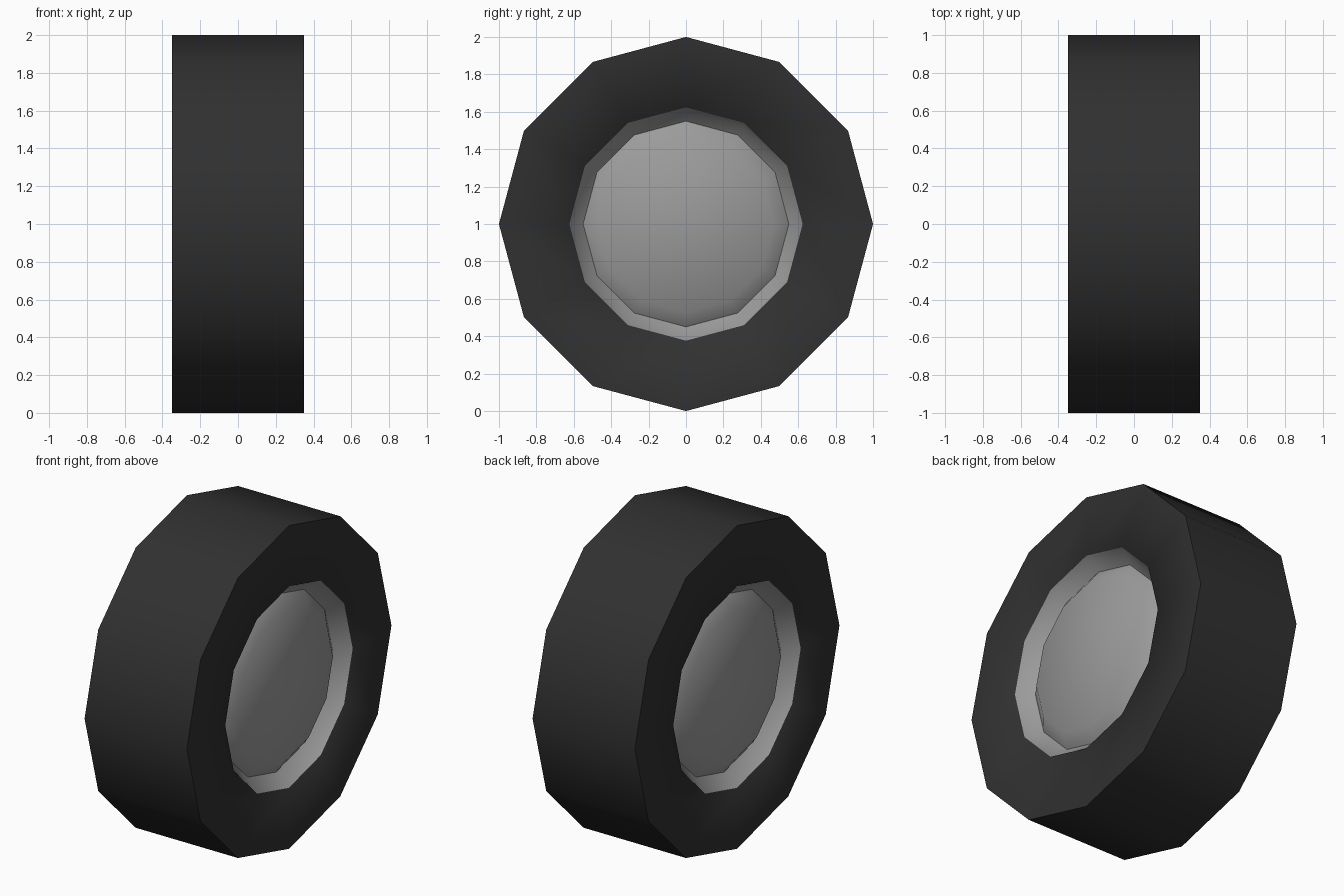
import bpy, bmesh, math

if "Cube" in bpy.data.objects:
    bpy.data.objects.remove(bpy.data.objects["Cube"])

SIDES = 12
R, HALF_W = 1.0, 0.35


def material(name, rgb):
    m = bpy.data.materials.new(name)
    m.diffuse_color = (*rgb, 1)
    m.use_nodes = True
    m.node_tree.nodes["Principled BSDF"].inputs["Base Color"].default_value = m.diffuse_color
    return m


def lathe(name, profile, mat, flip=False):
    """Spin (x, radius) points round the x axle; radius 0 closes to a point."""
    bm = bmesh.new()
    rings = []
    for x, r in profile:
        ring = []
        for i in range(SIDES):
            a = 2 * math.pi * i / SIDES
            ring.append(bm.verts.new((x, r * math.cos(a), R + r * math.sin(a))))
        rings.append(ring)
    for a, b in zip(rings, rings[1:]):
        for i in range(SIDES):
            j = (i + 1) % SIDES
            bm.faces.new((a[i], a[j], b[j], b[i]))
    if name.startswith("hub"):
        bm.faces.new(rings[-1])
    if flip:
        bmesh.ops.reverse_faces(bm, faces=bm.faces)
    me = bpy.data.meshes.new(name)
    bm.to_mesh(me)
    bm.free()
    me.materials.append(mat)
    ob = bpy.data.objects.new(name, me)
    bpy.context.collection.objects.link(ob)
    bpy.ops.object.select_all(action='DESELECT')
    ob.select_set(True)
    bpy.context.view_layer.objects.active = ob
    bpy.ops.object.shade_smooth_by_angle(angle=math.radians(80))
    return ob


rubber = material("black rubber", (0.03, 0.03, 0.03))
metal = material("grey metal", (0.33, 0.33, 0.33))

# Tyre: tread, two flat sidewalls and the inner lips
lathe("tyre", [(-0.335, 0.62), (-HALF_W, 0.625), (-HALF_W, R),
               (HALF_W, R), (HALF_W, 0.625), (0.335, 0.62)], rubber, flip=True)

# Hub on each side: sloping rim, groove and raised centre disc
hub = [(0.348, 0.624), (0.31, 0.60), (0.26, 0.55), (0.32, 0.47)]
for side, label in ((1, "right"), (-1, "left")):
    lathe("hub_" + label, [(side * x, r) for x, r in hub], metal, flip=side < 0)
